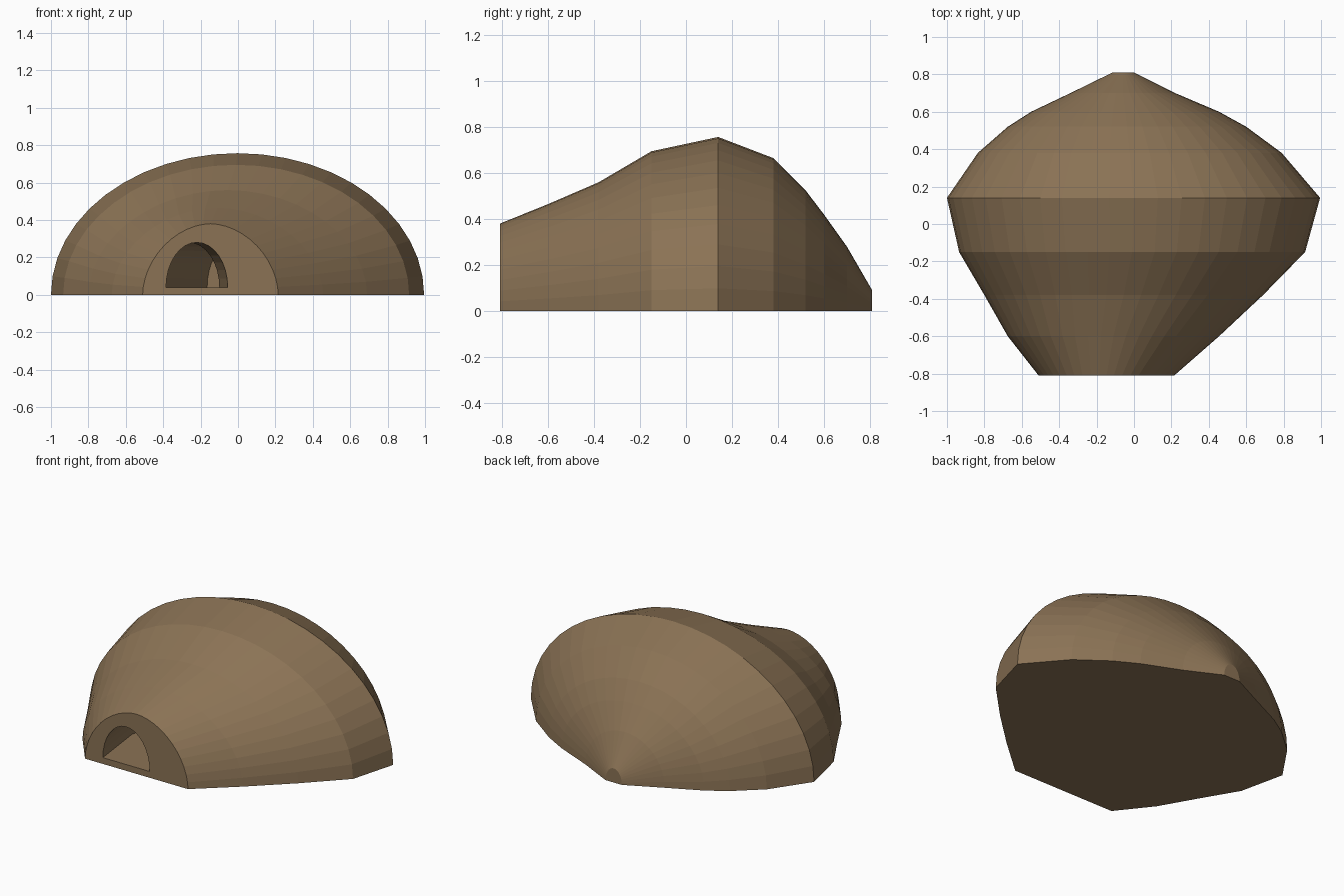
import bpy, bmesh, math

if "Cube" in bpy.data.objects:
    bpy.data.objects.remove(bpy.data.objects["Cube"])

# Earth colour
earth = bpy.data.materials.new("brown earth")
earth.use_nodes = True
colour = (0.258, 0.171, 0.091, 1)
earth.diffuse_color = colour
bsdf = earth.node_tree.nodes["Principled BSDF"]
bsdf.inputs["Base Color"].default_value = colour
bsdf.inputs["Roughness"].default_value = 0.9


def arch_ring(bm, y, left, right, base, top, power, steps):
    """Half-oval cross-section standing on a level base."""
    ring = []
    for i in range(steps + 1):
        a = math.pi * i / steps
        c, s = math.cos(a), max(0, math.sin(a))
        x = (left + right) / 2 - (right - left) / 2 * math.copysign(abs(c) ** (2 / power), c)
        ring.append(bm.verts.new((x, y, base + (top - base) * s ** (2 / power))))
    return ring


def loft(bm, rings):
    """Skin neighbouring rings, including the level base."""
    for a, b in zip(rings, rings[1:]):
        n = len(a)
        for i in range(n):
            j = (i + 1) % n
            bm.faces.new((a[i], a[j], b[j], b[i]))


def loop_edges(bm, ring):
    return [bm.edges.get((ring[i - 1], ring[i])) for i in range(len(ring))]


bm = bmesh.new()

# Mound sections: y, left edge, right edge, height, roundness
mound = [
    (-0.81, -0.51, 0.215, 0.38, 1.85),
    (-0.60, -0.675, 0.455, 0.465, 1.9),
    (-0.38, -0.80, 0.69, 0.56, 1.95),
    (-0.15, -0.935, 0.915, 0.695, 2),
    (0.14, -1.0, 0.995, 0.757, 2),
    (0.38, -0.835, 0.79, 0.665, 2),
    (0.52, -0.675, 0.60, 0.525, 2),
    (0.60, -0.55, 0.455, 0.42, 2),
    (0.70, -0.34, 0.22, 0.28, 2),
    (0.81, -0.115, 0.0, 0.09, 2),
]
shell = [arch_ring(bm, y, l, r, 0, h, p, 24) for y, l, r, h, p in mound]
loft(bm, shell)
bm.faces.new(shell[-1])

# Winding tunnel behind the doorway
tunnel = [
    (-0.81, -0.385, -0.055, 0.28),
    (-0.45, -0.43, -0.10, 0.28),
    (0.45, -0.165, 0.10, 0.27),
]
passage = [arch_ring(bm, y, l, r, 0.04, h, 2, 16) for y, l, r, h in tunnel]
loft(bm, passage)
bm.faces.new(passage[-1])

# Flat front wall around the doorway
bmesh.ops.triangle_fill(
    bm, use_beauty=True, use_dissolve=False, normal=(0, -1, 0),
    edges=loop_edges(bm, shell[0]) + loop_edges(bm, passage[0]))

bmesh.ops.recalc_face_normals(bm, faces=bm.faces[:])
mesh = bpy.data.meshes.new("cave_mound")
bm.to_mesh(mesh)
bm.free()
mesh.materials.append(earth)
mound_object = bpy.data.objects.new("cave_mound", mesh)
bpy.context.collection.objects.link(mound_object)
